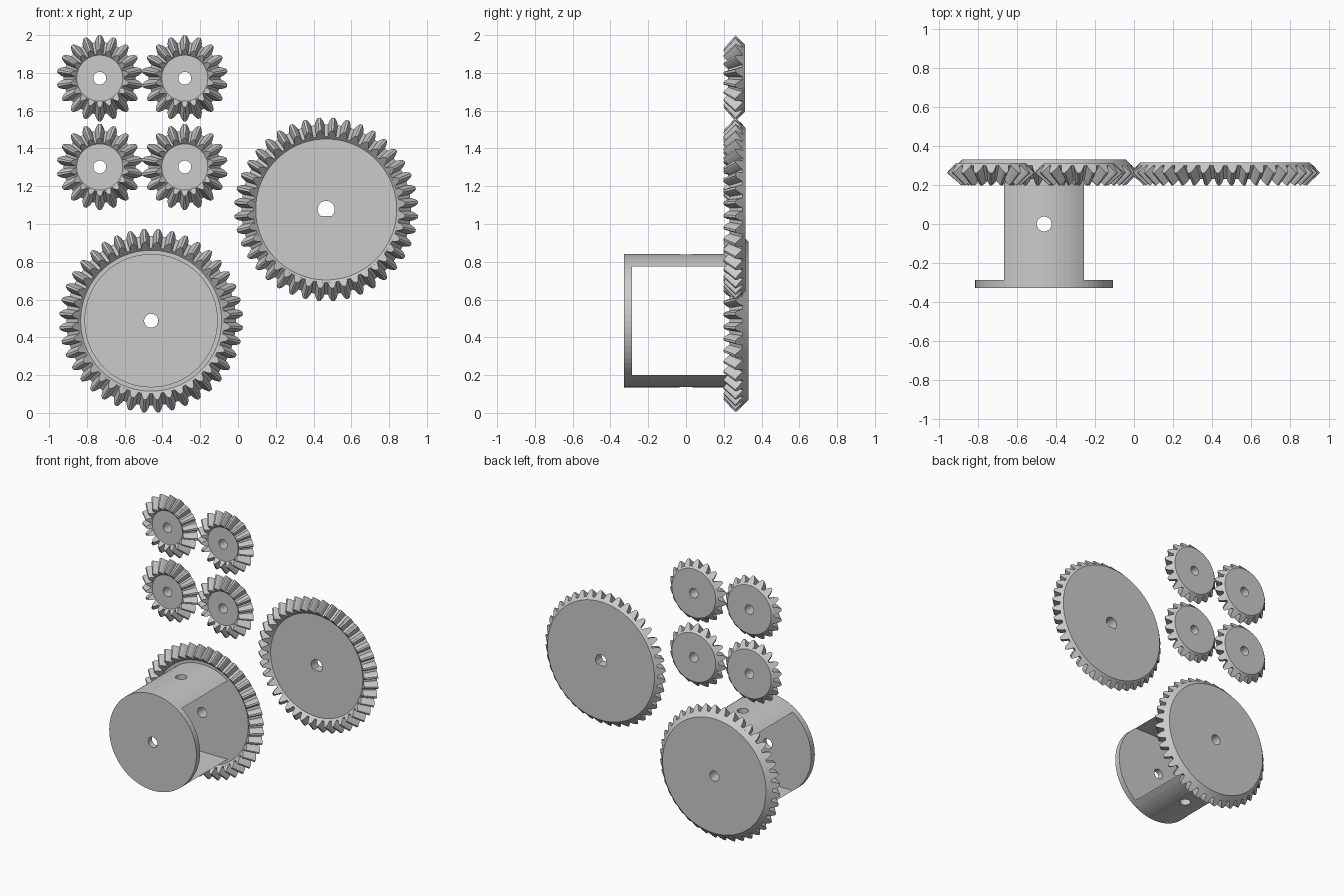
import bpy, bmesh, math
from mathutils import Vector, Matrix

if "Cube" in bpy.data.objects:
    bpy.data.objects.remove(bpy.data.objects["Cube"])

M = 0.0235            # tooth module shared by all gears
TIP_Y = 0.262         # y of the widest tooth point
FRONT_Y = 0.198       # y of the front tooth ends
S = math.sqrt(0.5)    # 45 degree pitch cone


def finish(bm, name):
    bmesh.ops.recalc_face_normals(bm, faces=bm.faces)
    me = bpy.data.meshes.new(name)
    bm.to_mesh(me)
    bm.free()
    ob = bpy.data.objects.new(name, me)
    bpy.context.collection.objects.link(ob)
    return ob


def ring_body(bm, profile, segs, flat=None):
    """Revolve a closed (r, y) profile about y; first and last points are the bore."""
    last = len(profile) - 1
    rings = []
    for s in range(segs):
        a = 2 * math.pi * s / segs
        ring = []
        for i, (r, y) in enumerate(profile):
            z = r * math.sin(a)
            if flat is not None and i in (0, last):
                z = max(z, flat)
            ring.append(bm.verts.new((r * math.cos(a), y, z)))
        rings.append(ring)
    n = len(profile)
    for s in range(segs):
        p, q = rings[s], rings[(s + 1) % segs]
        for i in range(n):
            j = (i + 1) % n
            bm.faces.new((p[i], p[j], q[j], q[i]))


def bevel_gear(name, x, z, teeth, face_r, back_y, bore, flat=None):
    bm = bmesh.new()
    rp = M * teeth / 2
    yp = TIP_Y + M * S
    apex = Vector((0, yp - rp, 0))
    f = (FRONT_Y - apex.y) / (TIP_Y - apex.y)

    # blank with back cone, root cone and recessed front face
    ro, yo = rp - 1.25 * M * S, yp + 1.25 * M * S
    ri, yi = ro * f, apex.y + f * (yo - apex.y)
    face_y = yi + (ri - face_r)
    ring_body(bm, [(bore, back_y), (ro - (back_y - yo), back_y), (ro, yo),
                   (ri, yi), (face_r, face_y), (bore, face_y)], teeth * 4, flat)

    # straight teeth tapering towards the cone apex
    half = [(-1.4, 1.12), (-0.6, 0.98), (0, 0.785), (0.55, 0.56), (1, 0.28)]
    outline = half + [(h, -w) for h, w in reversed(half)]
    for k in range(teeth):
        rot = Matrix.Rotation(2 * math.pi * (k + 0.5) / teeth, 3, 'Y')
        outer, inner = [], []
        for h, w in outline:
            p = Vector((rp + h * M * S, yp - h * M * S, w * M))
            outer.append(bm.verts.new(rot @ p))
            inner.append(bm.verts.new(rot @ (apex + f * (p - apex))))
        bm.faces.new(outer)
        bm.faces.new(inner[::-1])
        for i in range(len(outline)):
            j = (i + 1) % len(outline)
            bm.faces.new((outer[i], inner[i], inner[j], outer[j]))
    ob = finish(bm, name)
    ob.location = (x, 0, z)
    return ob


def cut(target, cutter):
    mod = target.modifiers.new("cut", 'BOOLEAN')
    mod.operation = 'DIFFERENCE'
    mod.solver = 'EXACT'
    mod.object = cutter
    bpy.context.view_layer.objects.active = target
    bpy.ops.object.modifier_apply(modifier=mod.name)
    bpy.data.objects.remove(cutter)


# large gears
AX, AZ = -0.46, 0.488
bevel_gear("carrier_gear", AX, AZ, 40, 0.373, 0.33, 0.037)
bevel_gear("drive_gear", 0.467, 1.077, 40, 0.373, 0.316, 0.045, flat=-0.034)

# four small gears
for i, gx in enumerate((-0.732, -0.282)):
    for j, gz in enumerate((1.302, 1.772)):
        bevel_gear(f"small_gear_{i}{j}", gx, gz, 18, 0.122, 0.313, 0.034)

# carrier: drum with a window cut straight through, leaving two arms and an end cap
bm = bmesh.new()
ring_body(bm, [(0.037, -0.328), (0.353, -0.328), (0.353, 0.255), (0.037, 0.255)], 64)
carrier = finish(bm, "carrier_frame")
carrier.location = (AX, 0, AZ)
bpy.context.view_layer.update()

bm = bmesh.new()
bmesh.ops.create_cube(bm, size=1, matrix=Matrix.Translation((AX, 0.007, AZ))
                      @ Matrix.Diagonal((1, 0.586, 0.574, 1)))
window = finish(bm, "window_cutter")
window.hide_render = True
cut(carrier, window)

# cross pin hole through both arms
bm = bmesh.new()
bmesh.ops.create_cone(bm, cap_ends=True, segments=32, radius1=0.038, radius2=0.038,
                      depth=1, matrix=Matrix.Translation((AX, 0, AZ)))
pin = finish(bm, "pin_cutter")
pin.hide_render = True
cut(carrier, pin)
